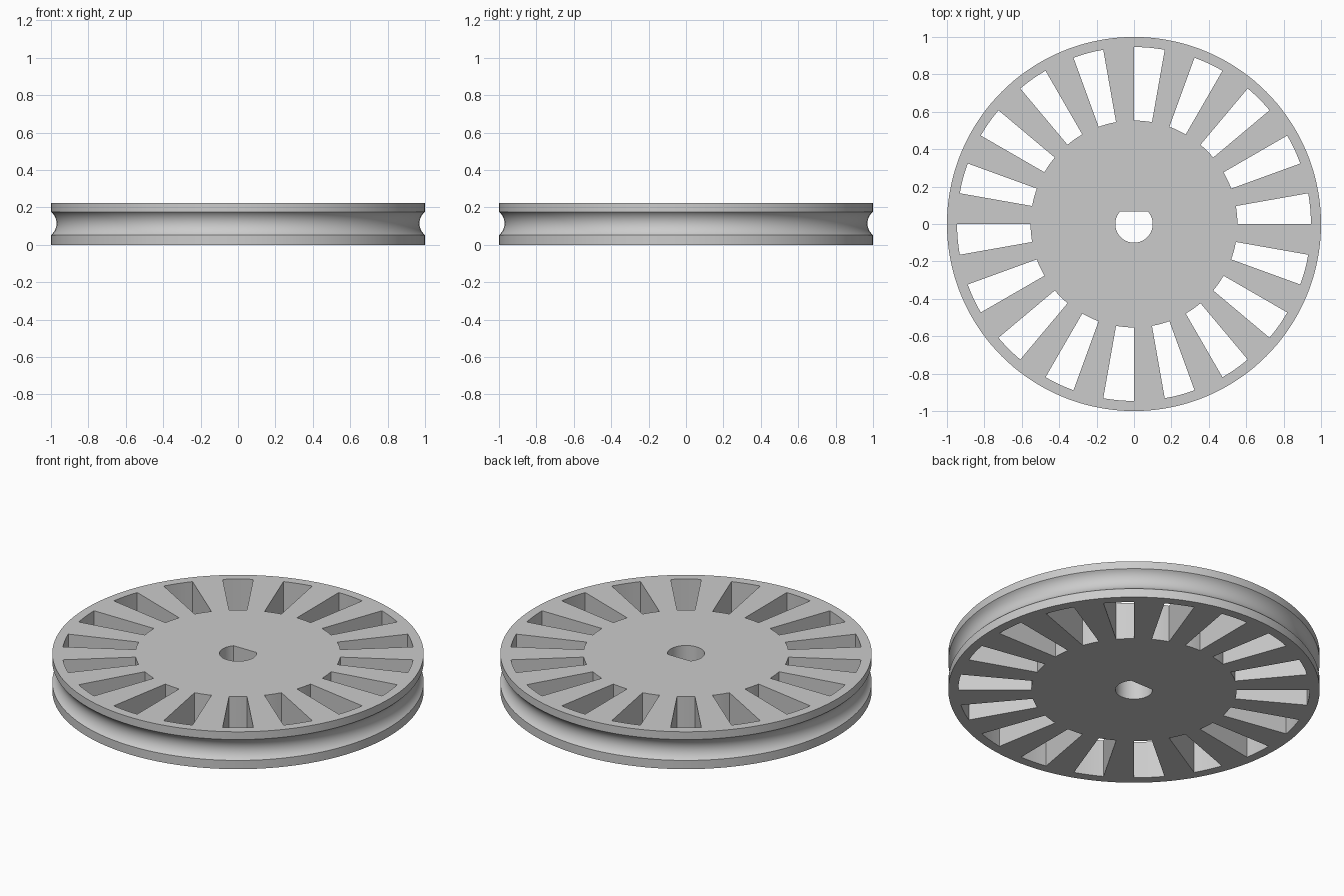
import bpy, bmesh
from math import radians, sin, cos, asin, pi

cube = bpy.data.objects.get("Cube")
if cube:
    bpy.data.objects.remove(cube, do_unlink=True)

HEIGHT = 0.222
SLOTS = 18
SEGMENTS = 144

grey = bpy.data.materials.new("plain_grey")
grey.use_nodes = True
colour = (0.6, 0.6, 0.6, 1)
grey.diffuse_color = colour
grey.node_tree.nodes["Principled BSDF"].inputs["Base Color"].default_value = colour


def make_object(name, bm):
    bmesh.ops.recalc_face_normals(bm, faces=bm.faces)
    mesh = bpy.data.meshes.new(name)
    bm.to_mesh(mesh)
    bm.free()
    obj = bpy.data.objects.new(name, mesh)
    mesh.materials.append(grey)
    bpy.context.collection.objects.link(obj)
    return obj


def add_prism(bm, outline, low=-0.1, high=HEIGHT + 0.1):
    face = bm.faces.new([bm.verts.new((x, y, low)) for x, y in outline])
    result = bmesh.ops.extrude_face_region(bm, geom=[face])
    verts = [v for v in result["geom"] if isinstance(v, bmesh.types.BMVert)]
    bmesh.ops.translate(bm, verts=verts, vec=(0, 0, high - low))


def arc(radius, start, end, steps):
    angles = [start + (end - start) * i / steps for i in range(steps + 1)]
    return [(radius * cos(a), radius * sin(a)) for a in angles]


# Pulley wheel: a lathed rim profile with a concave belt groove
low, high, depth = 0.052, 0.176, 0.03
half, middle = (high - low) / 2, (high + low) / 2
radius = (half ** 2 + depth ** 2) / (2 * depth)
sweep = asin(half / radius)
groove = [(1 - depth + radius - r, middle + z)
          for r, z in arc(radius, -sweep, sweep, 14)]
profile = [(0, 0), (1, 0)] + groove + [(1, HEIGHT), (0, HEIGHT)]
bm = bmesh.new()
verts = [bm.verts.new((r, 0, z)) for r, z in profile]
edges = [bm.edges.new(pair) for pair in zip(verts, verts[1:])]
bmesh.ops.spin(bm, geom=verts + edges, cent=(0, 0, 0), axis=(0, 0, 1),
               angle=2 * pi, steps=SEGMENTS, use_duplicate=False)
bmesh.ops.remove_doubles(bm, verts=bm.verts, dist=0.0001)
bmesh.ops.dissolve_limit(bm, angle_limit=0.001, verts=bm.verts, edges=bm.edges)
wheel = make_object("pulley_wheel", bm)

# Cutters: wedge slots and the D-shaped shaft hole
bm = bmesh.new()
for i in range(SLOTS):
    start = 2 * pi * i / SLOTS
    end = start + radians(10)
    add_prism(bm, arc(0.946, start, end, 4) + arc(0.553, end, start, 4))
flat = asin(0.66)
add_prism(bm, arc(0.1, pi - flat, 2 * pi + flat, 40))
cutter = make_object("slot_cutter", bm)
cutter.hide_render = True

# Cut the wheel, then drop the helper
cut = wheel.modifiers.new("openings", "BOOLEAN")
cut.operation = "DIFFERENCE"
cut.solver = "EXACT"
cut.object = cutter
bpy.ops.object.select_all(action="DESELECT")
bpy.context.view_layer.objects.active = wheel
wheel.select_set(True)
bpy.ops.object.modifier_apply(modifier=cut.name)
bpy.data.objects.remove(cutter, do_unlink=True)
bpy.ops.object.shade_smooth_by_angle(angle=radians(25))
